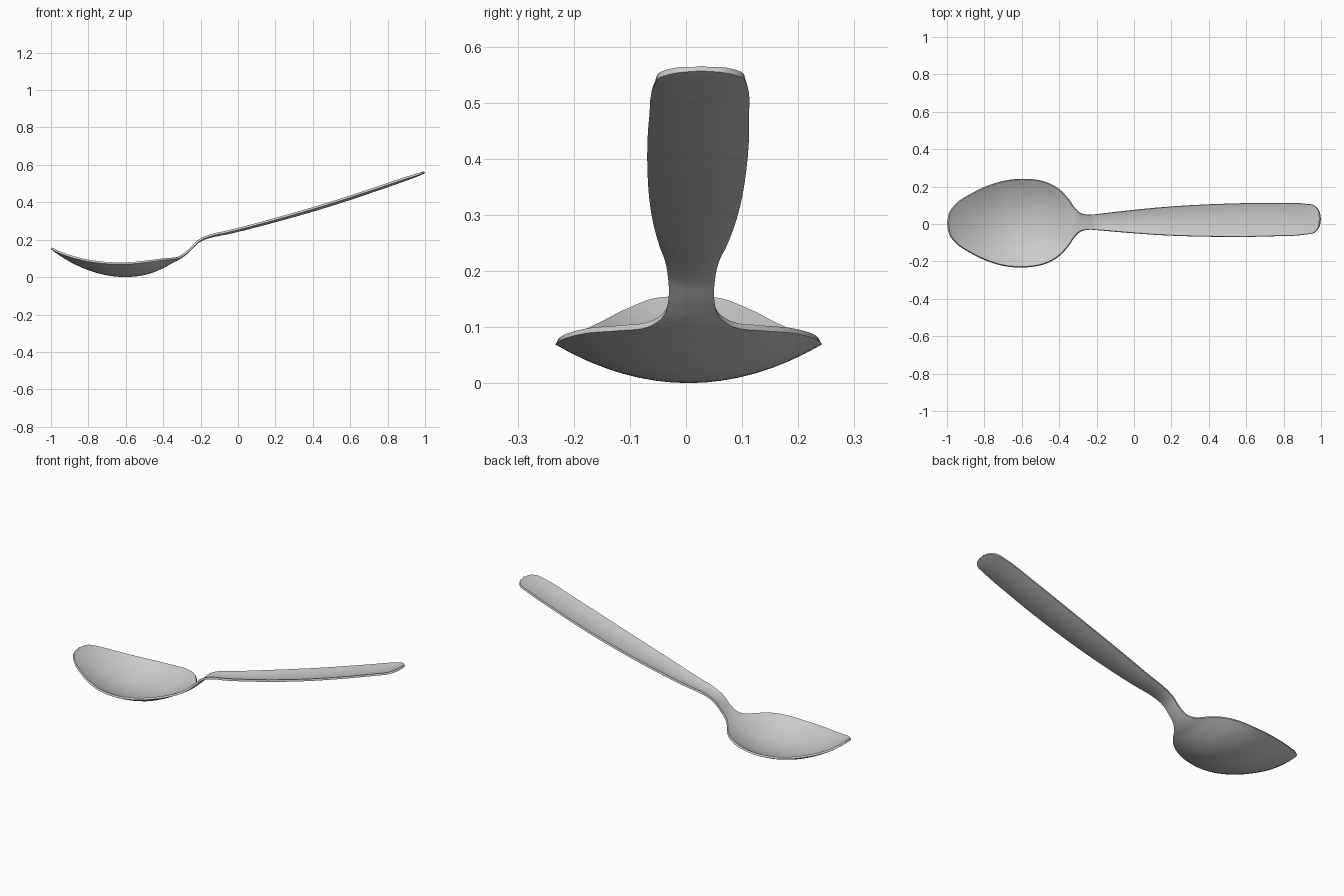
import bpy
import bmesh
from math import radians
from mathutils import Vector

THICKNESS = 0.011
STEPS = 4        # subdivisions between stations
HALF_COLS = 8    # columns on each side of the centre line

# Stations along the spoon: x, half width, rim height, centre line height
STATIONS = [
    (-1, 0, .15, .15), (-.988, .06, .143, .14), (-.95, .108, .125, .113),
    (-.88, .155, .102, .072), (-.78, .203, .08, .03), (-.68, .231, .07, .006),
    (-.58, .237, .07, .001), (-.48, .222, .08, .016), (-.4, .18, .09, .048),
    (-.35, .127, .094, .075), (-.315, .077, .1, .093), (-.285, .05, .118, .113),
    (-.25, .041, .148, .144), (-.2, .043, .195, .19), (-.15, .048, .217, .209),
    (-.05, .058, .24, .23), (.15, .075, .292, .28), (.45, .088, .378, .365),
    (.75, .089, .475, .463), (.92, .082, .532, .523), (.965, .073, .545, .54),
    (.99, .045, .553, .551), (1, 0, .557, .557),
]


def spline(points, steps):
    """Smooth curve through the points, with tangents scaled to uneven spacing."""
    pts = [Vector(p) for p in points]
    gaps = [(b - a).length for a, b in zip(pts, pts[1:])]
    slopes = [(b - a) / g for a, b, g in zip(pts, pts[1:], gaps)]
    tangents = [slopes[0]]
    for i in range(1, len(pts) - 1):
        before, after = gaps[i - 1], gaps[i]
        tangents.append((slopes[i - 1] * after + slopes[i] * before) / (before + after))
    tangents.append(slopes[-1])
    curve = []
    for i, gap in enumerate(gaps):
        for k in range(steps):
            t = k / steps
            s = 1 - t
            curve.append(pts[i] * (s * s * (1 + 2 * t)) + pts[i + 1] * (t * t * (3 - 2 * t))
                         + tangents[i] * (gap * t * s * s) - tangents[i + 1] * (gap * t * t * s))
    curve.append(pts[-1])
    return curve


def make_material(name, colour):
    mat = bpy.data.materials.new(name)
    mat.use_nodes = True
    mat.diffuse_color = colour
    mat.node_tree.nodes["Principled BSDF"].inputs["Base Color"].default_value = colour
    return mat


def make_spoon():
    # Underside sheet: a trough-shaped cross-section at every station
    bm = bmesh.new()
    rows = []
    for x, half, rim, floor in spline(STATIONS, STEPS):
        centre_y = max(.003, .013 + .014 * x)
        row = []
        for j in range(-HALF_COLS, HALF_COLS + 1):
            v = j / HALF_COLS
            row.append(bm.verts.new((x, centre_y + v * half, floor + (rim - floor) * v * v)))
        rows.append(row)
    for a, b in zip(rows, rows[1:]):
        for j in range(len(a) - 1):
            bm.faces.new((a[j], b[j], b[j + 1], a[j + 1]))
    bmesh.ops.remove_doubles(bm, verts=bm.verts, dist=.0005)
    mesh = bpy.data.meshes.new("spoon")
    bm.to_mesh(mesh)
    bm.free()
    obj = bpy.data.objects.new("spoon", mesh)
    bpy.context.collection.objects.link(obj)

    # Give the sheet its metal thickness, upward from the underside
    solid = obj.modifiers.new("thickness", 'SOLIDIFY')
    solid.thickness = THICKNESS
    solid.offset = 1
    bpy.ops.object.select_all(action='DESELECT')
    obj.select_set(True)
    bpy.context.view_layer.objects.active = obj
    bpy.ops.object.modifier_apply(modifier=solid.name)
    bpy.ops.object.shade_smooth_by_angle(angle=radians(40))
    return obj


cube = bpy.data.objects.get("Cube")
if cube:
    bpy.data.objects.remove(cube, do_unlink=True)

spoon = make_spoon()
spoon.data.materials.append(make_material("steel grey", (.6, .6, .6, 1)))
